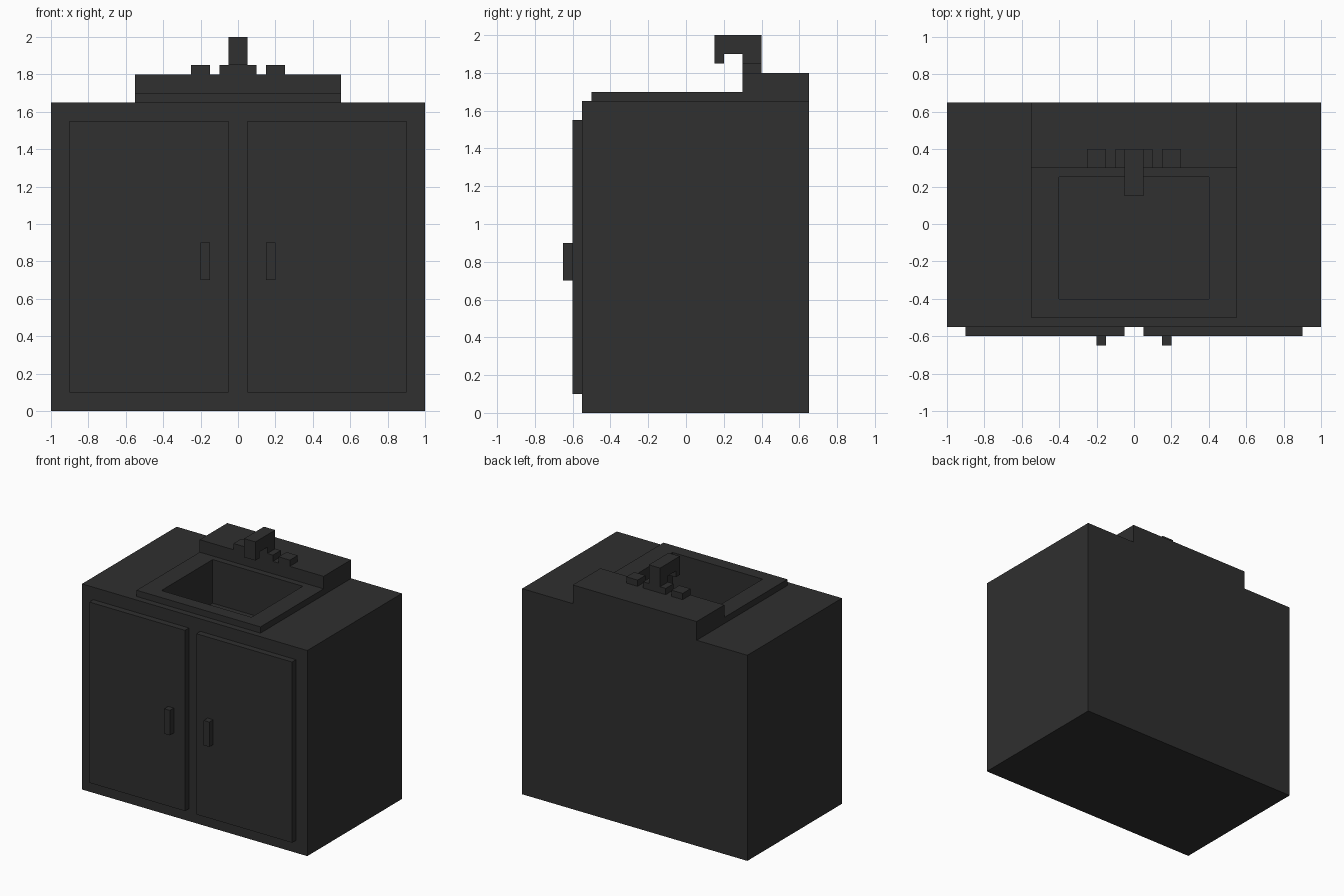
import bpy
import bmesh

if "Cube" in bpy.data.objects:
    bpy.data.objects.remove(bpy.data.objects["Cube"])

charcoal = bpy.data.materials.new("charcoal")
charcoal.diffuse_color = (0.029, 0.029, 0.029, 1)
charcoal.use_nodes = True
charcoal.node_tree.nodes["Principled BSDF"].inputs["Base Color"].default_value = charcoal.diffuse_color


def finish(name, bm):
    bmesh.ops.recalc_face_normals(bm, faces=bm.faces)
    mesh = bpy.data.meshes.new(name)
    bm.to_mesh(mesh)
    bm.free()
    mesh.materials.append(charcoal)
    obj = bpy.data.objects.new(name, mesh)
    bpy.context.collection.objects.link(obj)
    return obj


def prism(name, profile, x0, x1):
    """Extrude a (y, z) profile from x0 to x1."""
    bm = bmesh.new()
    face = bm.faces.new([bm.verts.new((x0, y, z)) for y, z in profile])
    out = bmesh.ops.extrude_face_region(bm, geom=[face])
    verts = [v for v in out["geom"] if isinstance(v, bmesh.types.BMVert)]
    bmesh.ops.translate(bm, verts=verts, vec=(x1 - x0, 0, 0))
    return finish(name, bm)


def box(name, x0, x1, y0, y1, z0, z1):
    return prism(name, [(y0, z0), (y1, z0), (y1, z1), (y0, z1)], x0, x1)


def opened_box(name, outer, inner, z0, z1, floor):
    """Box with a rectangular opening in its top; a through hole if floor == z0."""
    bm = bmesh.new()

    def ring(rect, z):
        x0, x1, y0, y1 = rect
        return [bm.verts.new((x, y, z)) for x, y in
                ((x0, y0), (x1, y0), (x1, y1), (x0, y1))]

    rings = [ring(outer, z0), ring(outer, z1), ring(inner, z1), ring(inner, floor)]
    if floor == z0:
        rings.append(rings[0])
    else:
        bm.faces.new(rings[0])
        bm.faces.new(rings[-1])
    for a, b in zip(rings, rings[1:]):
        for i in range(4):
            j = (i + 1) % 4
            bm.faces.new((a[i], a[j], b[j], b[i]))
    return finish(name, bm)


# Cabinet with the basin sunk into it, and the raised rim around the basin
basin = (-0.4, 0.4, -0.4, 0.25)
opened_box("cabinet", (-1, 1, -0.55, 0.65), basin, 0, 1.65, 1.35)
opened_box("sink_rim", (-0.55, 0.55, -0.5, 0.3), basin, 1.65, 1.7, 1.65)

# Raised ledge behind the basin
box("back_ledge", -0.55, 0.55, 0.3, 0.65, 1.65, 1.8)

# Doors, handles and tap knobs, one per side
for side, s in (("left", -1), ("right", 1)):
    def pair(name, a, b, *rest):
        box(side + "_" + name, min(s * a, s * b), max(s * a, s * b), *rest)

    pair("door", 0.05, 0.9, -0.6, -0.55, 0.1, 1.55)
    pair("handle", 0.15, 0.2, -0.65, -0.6, 0.7, 0.9)
    pair("tap_knob", 0.15, 0.25, 0.3, 0.4, 1.8, 1.85)

# Faucet base and hooked spout
box("faucet_base", -0.1, 0.1, 0.3, 0.4, 1.8, 1.85)
prism("faucet_spout", [(0.3, 1.85), (0.4, 1.85), (0.4, 2.0), (0.15, 2.0),
                       (0.15, 1.85), (0.2, 1.85), (0.2, 1.9), (0.3, 1.9)], -0.05, 0.05)
